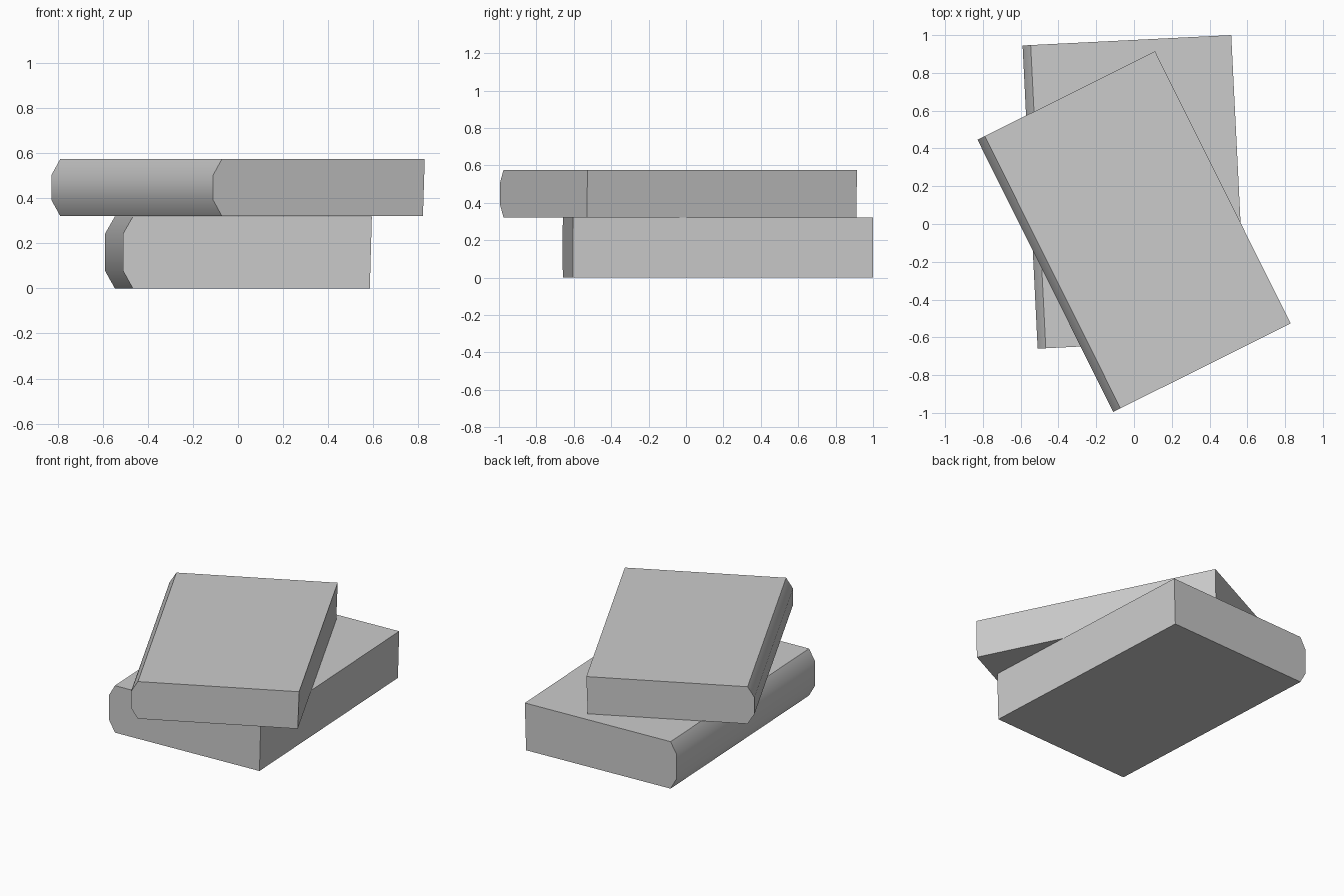
import bpy
import math

if "Cube" in bpy.data.objects:
    bpy.data.objects.remove(bpy.data.objects["Cube"], do_unlink=True)

grey = bpy.data.materials.new("plain grey")
grey.use_nodes = True
grey.diffuse_color = (0.6, 0.6, 0.6, 1)
grey.node_tree.nodes["Principled BSDF"].inputs["Base Color"].default_value = (0.6, 0.6, 0.6, 1)


def book(name, corner, angle, width, length, bottom, height, flat_low, flat_high):
    """Extrude a book's end profile; corner is the front end of the spine."""
    bevel, slant = 0.043, 0.009
    profile = [(bevel, 0), (width - slant, 0), (width, height),
               (bevel, height), (0, flat_high), (0, flat_low)]
    n = len(profile)
    verts = [(x, y, z) for y in (0, length) for x, z in profile]
    faces = [(i, (i + 1) % n, (i + 1) % n + n, i + n) for i in range(n)]
    faces += [tuple(reversed(range(n))), tuple(range(n, 2 * n))]
    faces = [tuple(reversed(f)) for f in faces]
    mesh = bpy.data.meshes.new(name)
    mesh.from_pydata(verts, [], faces)
    # Make the face directions agree and point outward
    import bmesh
    bm = bmesh.new()
    bm.from_mesh(mesh)
    bmesh.ops.recalc_face_normals(bm, faces=bm.faces)
    bm.to_mesh(mesh)
    bm.free()
    mesh.materials.append(grey)
    obj = bpy.data.objects.new(name, mesh)
    bpy.context.collection.objects.link(obj)
    obj.location = (*corner, bottom)
    obj.rotation_euler.z = math.radians(angle)
    # Rounded spine, crisp covers and page edges
    bpy.ops.object.select_all(action="DESELECT")
    obj.select_set(True)
    bpy.context.view_layer.objects.active = obj
    bpy.ops.object.shade_smooth_by_angle(angle=math.radians(40))


book("lower_book", (-0.51, -0.66), 2.85, 1.106, 1.607, 0, 0.32, 0.077, 0.245)
book("upper_book", (-0.11, -0.995), 26.5, 1.05, 1.61, 0.322, 0.253, 0.07, 0.183)
